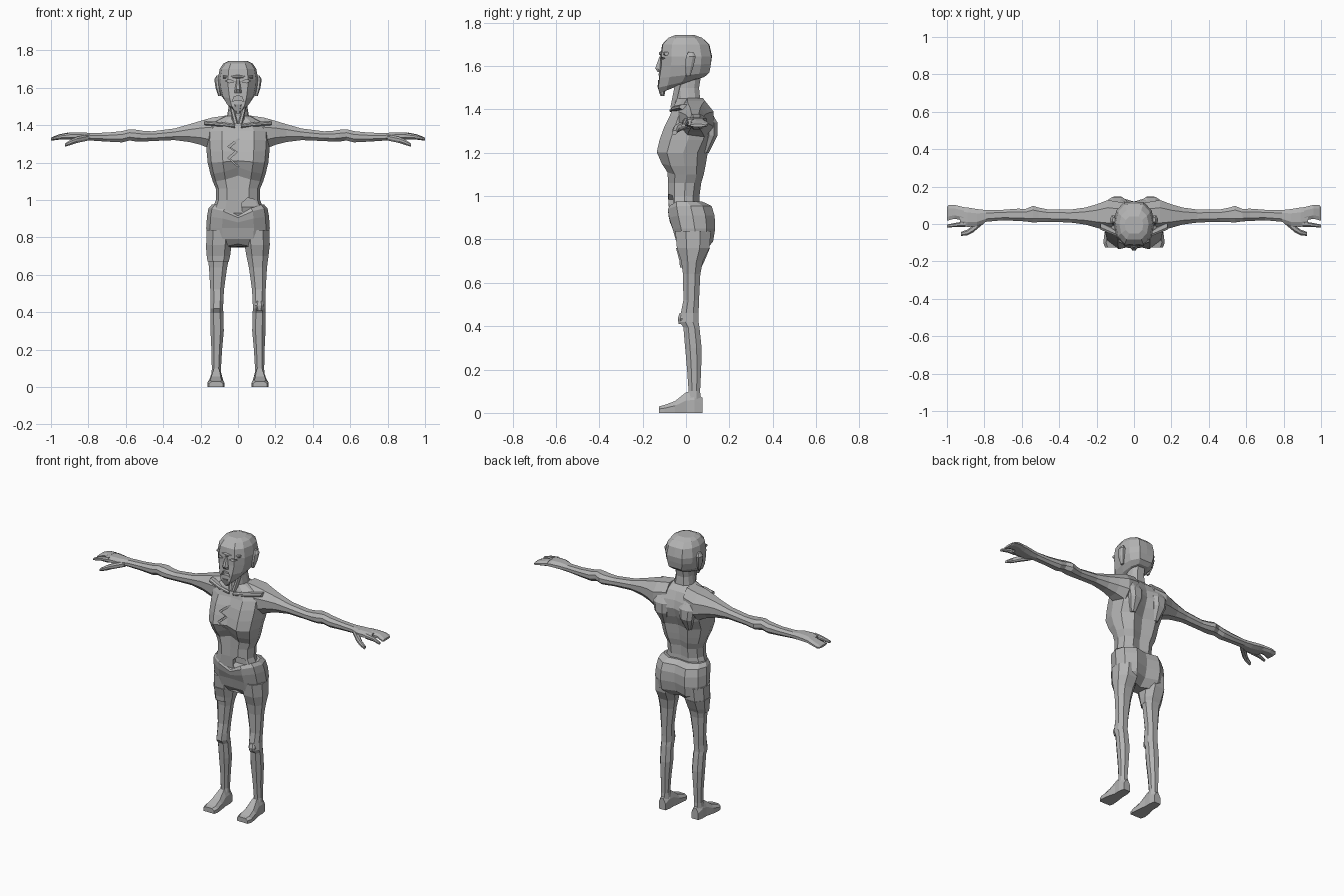
import bpy, bmesh, math
from mathutils import Vector

skin = bpy.data.materials.new("grey skin")
skin.diffuse_color = (0.45, 0.45, 0.45, 1)


def loft(name, rings):
    """Skin a list of equal-length point rings and cap both ends."""
    bm = bmesh.new()
    vs = [[bm.verts.new(p) for p in r] for r in rings]
    n = len(vs[0])
    for a, b in zip(vs, vs[1:]):
        for i in range(n):
            j = (i + 1) % n
            bm.faces.new((a[i], a[j], b[j], b[i]))
    bm.faces.new(vs[0])
    bm.faces.new(vs[-1])
    bmesh.ops.recalc_face_normals(bm, faces=bm.faces)
    me = bpy.data.meshes.new(name)
    bm.to_mesh(me)
    bm.free()
    me.materials.append(skin)
    ob = bpy.data.objects.new(name, me)
    bpy.context.collection.objects.link(ob)
    return ob


def body_ring(z, w, yf, yb, front=0.0, back=0.0, lift=0.0, zb=None):
    """Symmetric 12-point section with a front groove, back groove and raised front centre."""
    zb = z if zb is None else zb
    d = yb - yf
    half = [(0, yf + front, lift), (.5 * w, yf, .3 * lift), (.88 * w, yf + .2 * d, 0),
            (w, yf + .52 * d, 0), (.88 * w, yb - .2 * d, 0), (.5 * w, yb, 0), (0, yb - back, 0)]
    pts = [(x, y, z + (zb - z) * (y - yf) / d + l) for x, y, l in half]
    return pts + [(-x, y, zz) for x, y, zz in pts[5:0:-1]]


def oct_ring(u0, u1, v0, v1):
    """Eight-sided section between two limits on each axis."""
    a, b = (u0 + u1) / 2, (v0 + v1) / 2
    p, q = (u1 - u0) / 2, (v1 - v0) / 2
    return [(a + p * c, b + q * s) for c, s in
            ((1, .4), (.5, 1), (-.5, 1), (-1, .4), (-1, -.4), (-.5, -1), (.5, -1), (1, -.4))]


def limb_x(name, side, secs):
    """Limb along x from sections (x, y0, y1, z0, z1)."""
    return loft(name, [[(side * x, y, z) for y, z in oct_ring(*r)] for x, *r in secs])


def limb_z(name, side, secs):
    """Limb along z from sections (z, x0, x1, y0, y1)."""
    return loft(name, [[(side * x, y, z) for x, y in oct_ring(*r)] for z, *r in secs])


def cut(target, name, outline, y0, y1):
    """Carve an x-z outline into the front of a part."""
    c = loft(name, [[(x, y, z) for x, z in outline] for y in (y0, y1)])
    c.hide_render = True
    c.hide_viewport = True
    m = target.modifiers.new(name, 'BOOLEAN')
    m.operation = 'DIFFERENCE'
    m.solver = 'EXACT'
    m.object = c


# Torso: chest, rib arch, waist
torso = loft("torso", [body_ring(*r) for r in [
    (.93, .145, -.078, .06),
    (1.00, .118, -.083, .062, .004, .012),
    (1.06, .118, -.083, .07, .006, .02),
    (1.10, .135, -.085, .082, .01, .02, .03),
    (1.14, .148, -.112, .09, .015, .022, .035),
    (1.20, .162, -.135, .10, .02, .025, .01),
    (1.26, .168, -.122, .13, .02, .03),
    (1.32, .172, -.10, .145, .012, .025),
    (1.37, .17, -.075, .128, .008, .015),
    (1.42, .13, -.055, .095),
    (1.45, .065, -.04, .065)]])

# Pelvis with a sagging front edge and split buttocks
loft("pelvis", [body_ring(*r) for r in [
    (.745, .135, -.02, .085, 0, .03, .02),
    (.79, .164, -.045, .125, 0, .025),
    (.85, .17, -.062, .135, .004, .02),
    (.91, .166, -.078, .132, .004, .015, -.03),
    (.955, .158, -.084, .118, .004, .015, -.05),
    (.975, .14, -.074, .075, 0, .01, -.06)]])

# Neck
loft("neck", [body_ring(*r) for r in [
    (1.39, .085, -.06, .10), (1.45, .058, -.045, .065), (1.50, .05, -.05, .06),
    (1.56, .05, -.05, .07)]])
for s in (-1, 1):
    limb_z("neck_tendon", s, [(1.41, 0, .025, -.072, -.04), (1.52, .03, .05, -.05, -.02)])

# Head with a sloping jaw
head = loft("head", [body_ring(*r) for r in [
    (1.475, .036, -.122, .03, 0, 0, 0, 1.535),
    (1.50, .066, -.128, .085, -.002, 0, 0, 1.55),
    (1.545, .09, -.122, .108, -.006, 0, 0, 1.57),
    (1.60, .104, -.114, .115, -.008, 0, 0, 1.61),
    (1.645, .108, -.114, .117, -.004, -.003),
    (1.70, .098, -.107, .105, -.003, -.003),
    (1.73, .078, -.082, .075),
    (1.743, .05, -.05, .04)]])
cut(head, "mouth_cutter",
    [(-.032, 1.525), (-.02, 1.552), (0, 1.558), (.02, 1.552), (.032, 1.525), (.012, 1.535), (-.012, 1.535)],
    -.2, -.105)
for s in (-1, 1):
    cut(head, "eye_cutter",
        [(s * x, z) for x, z in ((.02, 1.632), (.045, 1.645), (.07, 1.636), (.045, 1.626))], -.2, -.096)
    # Ears
    limb_z("ear", s, [(1.555, .09, .105, 0, .02), (1.60, .095, .12, -.005, .035),
                      (1.645, .095, .127, 0, .045), (1.665, .10, .115, .01, .035)])
# Nose, brow and chin tip
limb_z("nose", 1, [(1.572, -.02, .02, -.13, -.10), (1.59, -.017, .017, -.142, -.10),
                   (1.645, -.008, .008, -.122, -.10)])
limb_x("brow", 1, [(-.08, -.10, -.08, 1.65, 1.665), (0, -.125, -.09, 1.648, 1.668),
                   (.08, -.10, -.08, 1.65, 1.665)])
limb_z("chin_tip", 1, [(1.462, -.014, .014, -.118, -.10), (1.51, -.03, .03, -.133, -.09)])

# Belly wound and jagged chest crack
cut(torso, "wound_cutter",
    [(.062 + .045 * math.cos(a * math.pi / 3.5), .963 + .05 * math.sin(a * math.pi / 3.5)) for a in range(7)],
    -.2, -.055)
zig = [(0, 1.33), (-.055, 1.285), (-.015, 1.26), (-.055, 1.225), (-.005, 1.18)]
cut(torso, "crack_cutter", zig + [(x + .012, z - .004) for x, z in reversed(zig)], -.2, -.085)

for s in (-1, 1):
    # Arms
    limb_x("arm", s, [
        (.06, -.03, .115, 1.29, 1.452), (.14, -.035, .128, 1.27, 1.44), (.20, -.02, .105, 1.295, 1.423),
        (.26, -.003, .088, 1.31, 1.405), (.34, .008, .077, 1.32, 1.382), (.46, .012, .078, 1.315, 1.367),
        (.51, .01, .088, 1.312, 1.37), (.54, .008, .097, 1.312, 1.375), (.58, .014, .08, 1.318, 1.378),
        (.62, .016, .082, 1.308, 1.368), (.70, .02, .076, 1.312, 1.36), (.79, .012, .074, 1.318, 1.358),
        (.84, -.012, .08, 1.318, 1.362), (.89, -.016, .088, 1.322, 1.362), (.93, -.008, .092, 1.325, 1.355)])
    # Hands
    limb_x("fingers", s, [(.91, .018, .09, 1.325, 1.36), (.96, .028, .102, 1.322, 1.35),
                          (.99, .02, .102, 1.318, 1.338), (1.0, .018, .09, 1.32, 1.332)])
    limb_x("index_finger", s, [(.90, -.016, .016, 1.325, 1.358), (.95, -.015, .007, 1.325, 1.35),
                               (1.0, -.02, -.003, 1.318, 1.332)])
    limb_x("thumb", s, [(.80, .005, .04, 1.318, 1.35), (.86, -.045, -.005, 1.305, 1.338),
                        (.89, -.06, -.03, 1.295, 1.325), (.925, -.064, -.042, 1.285, 1.302)])
    # Collar bones
    limb_x("collar_bone", s, [(.015, -.075, -.04, 1.385, 1.405), (.09, -.066, -.03, 1.392, 1.416),
                              (.18, -.03, .02, 1.40, 1.424)])
    # Shoulder blades
    limb_z("shoulder_blade", s, [(1.20, .07, .10, .07, .105), (1.28, .045, .13, .09, .146),
                                 (1.34, .04, .14, .09, .145), (1.39, .06, .13, .07, .115)])
    # Legs
    limb_z("leg", s, [
        (.84, .025, .168, -.05, .115), (.76, .035, .17, -.042, .108), (.70, .045, .163, -.022, .078),
        (.64, .058, .155, -.014, .066), (.52, .075, .148, -.012, .06), (.46, .078, .146, -.024, .058),
        (.42, .08, .148, -.03, .058), (.395, .078, .148, -.012, .062), (.30, .076, .147, -.004, .072),
        (.20, .085, .142, .005, .07), (.10, .091, .14, .012, .065), (.05, .088, .142, -.005, .07)])
    # Feet: flat sole wedges from heel to toe
    foot = [(.075, .092, .138, .07), (.04, .085, .146, .10), (.0, .085, .145, .095),
            (-.05, .078, .158, .055), (-.10, .073, .164, .036), (-.125, .08, .155, .03)]
    loft("foot", [[(s * a, y, 0), (s * b, y, 0), (s * b, y, .6 * h), (s * (b - .015), y, h),
                   (s * (a + .015), y, h), (s * a, y, .6 * h)] for y, a, b, h in foot])

# Torn hem on one thigh
limb_z("torn_hem", -1, [(.67, .05, .163, -.028, .07), (.70, .042, .167, -.03, .085), (.76, .035, .172, -.046, .11)])
# Exposed knee cap on the other leg
limb_z("knee_cap", 1, [(.41, .10, .13, -.034, 0), (.435, .09, .138, -.038, 0), (.46, .10, .13, -.03, 0)])
